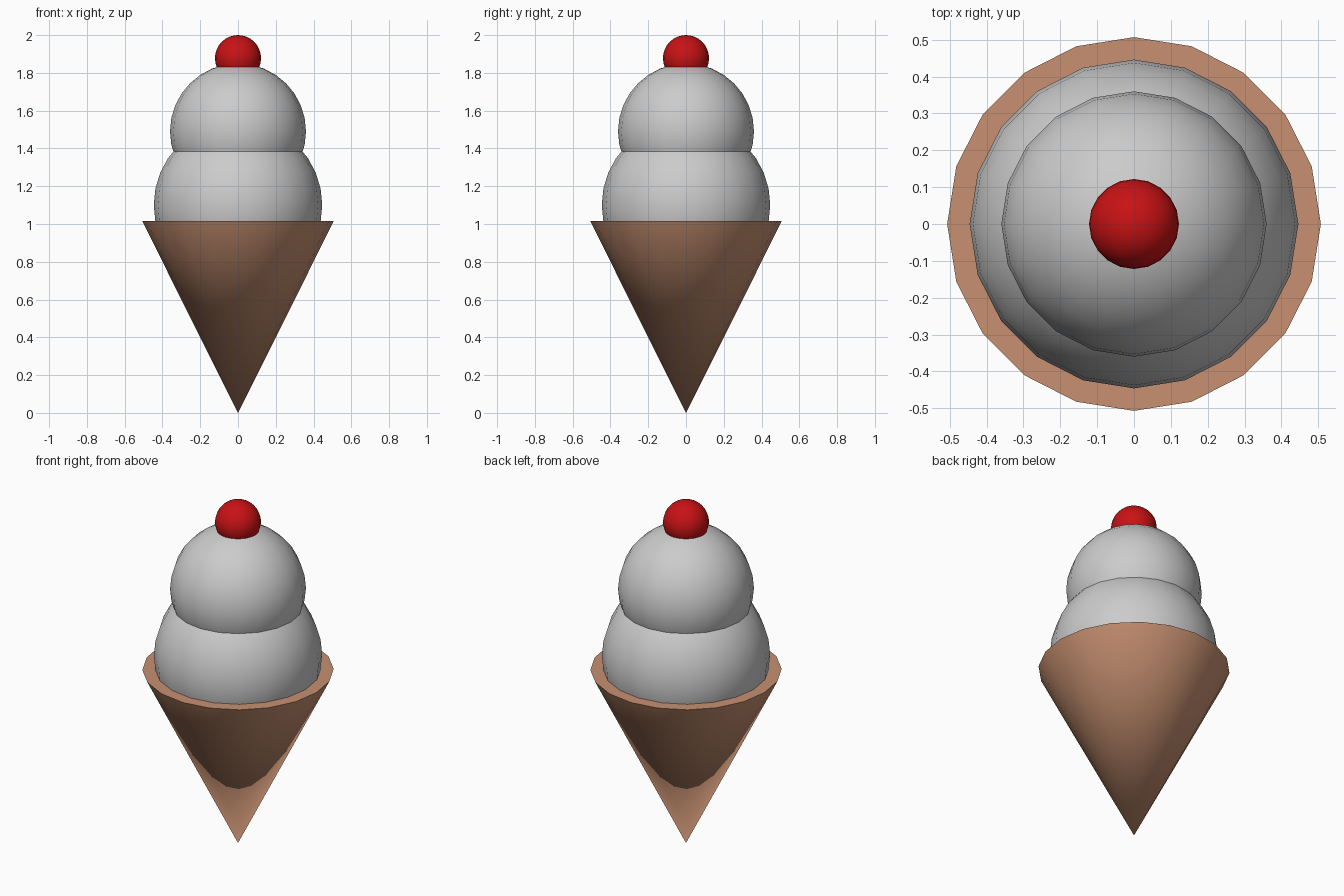
import bpy
import math

if "Cube" in bpy.data.objects:
    bpy.data.objects.remove(bpy.data.objects["Cube"])

SIDES = 20


def finish(name, color=None):
    obj = bpy.context.object
    obj.name = name
    bpy.ops.object.shade_smooth_by_angle(angle=math.radians(40))
    if color:
        mat = bpy.data.materials.new(name + "_color")
        mat.diffuse_color = (*color, 1)
        mat.use_nodes = True
        mat.node_tree.nodes["Principled BSDF"].inputs["Base Color"].default_value = mat.diffuse_color
        obj.data.materials.append(mat)
    return obj


def ball(name, radius, z, color=None):
    bpy.ops.mesh.primitive_uv_sphere_add(
        segments=SIDES, ring_count=16, radius=radius, location=(0, 0, z))
    return finish(name, color)


# Wafer cone, point down, flat closed top
CONE_HEIGHT = 1.015
bpy.ops.mesh.primitive_cone_add(
    vertices=SIDES, radius1=0, radius2=0.507, depth=CONE_HEIGHT,
    location=(0, 0, CONE_HEIGHT / 2))
finish("cone", (0.57, 0.28, 0.165))

# Two stacked scoops
ball("lower_scoop", 0.446, 1.10)
ball("upper_scoop", 0.36, 1.49)

# Cherry on top
ball("cherry", 0.122, 1.878, (0.58, 0.006, 0.007))
